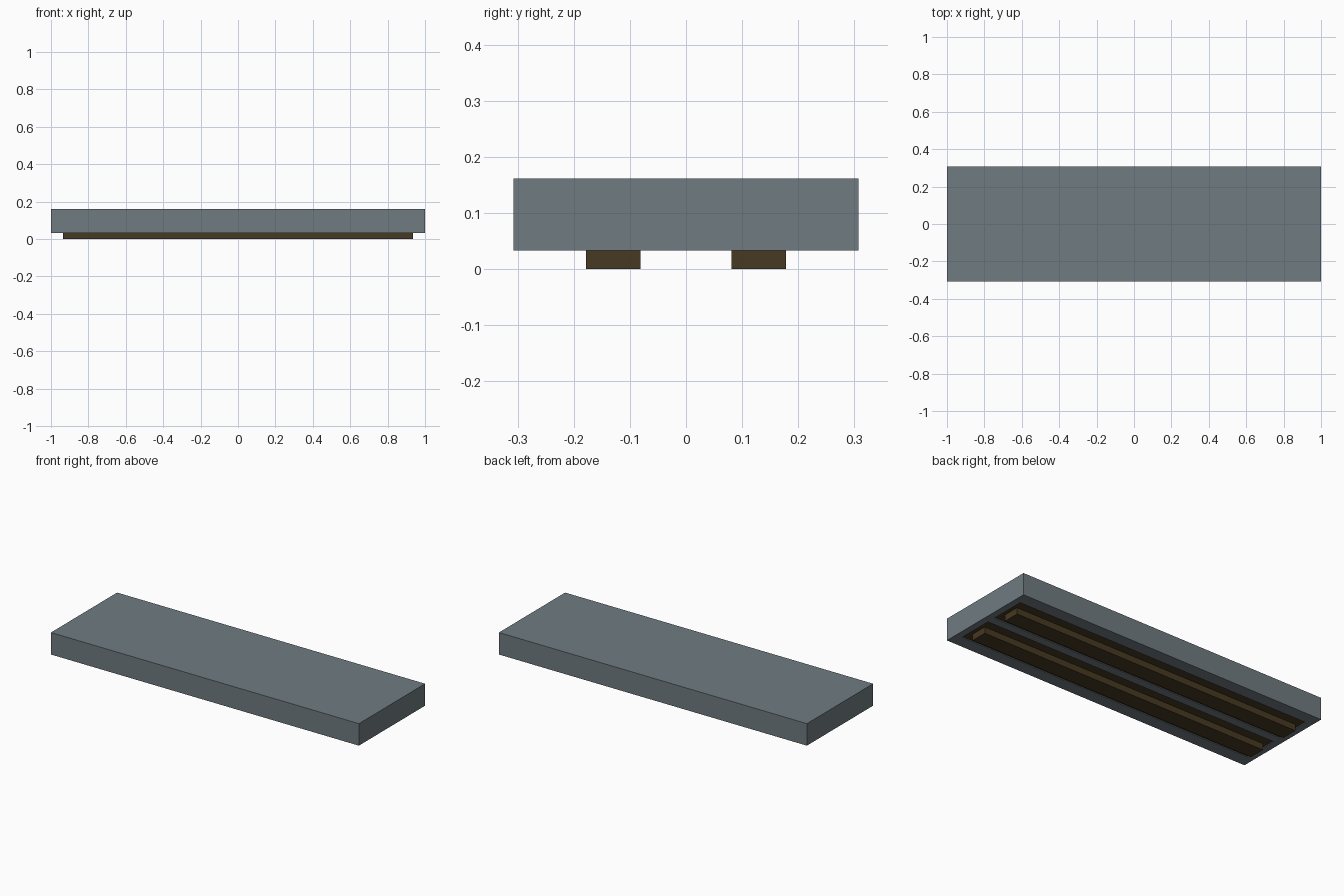
import bpy

if "Cube" in bpy.data.objects:
    bpy.data.objects.remove(bpy.data.objects["Cube"])


def material(name, rgb):
    m = bpy.data.materials.new(name)
    m.diffuse_color = (*rgb, 1.0)
    m.use_nodes = True
    m.node_tree.nodes["Principled BSDF"].inputs["Base Color"].default_value = m.diffuse_color
    return m


def box(name, x, y, z, mat):
    """Box spanning the given (min, max) range on each axis."""
    bpy.ops.mesh.primitive_cube_add(size=1)
    ob = bpy.context.object
    ob.name = name
    ob.location = [(a + b) / 2 for a, b in (x, y, z)]
    ob.scale = [b - a for a, b in (x, y, z)]
    bpy.ops.object.transform_apply(location=True, rotation=False, scale=True)
    ob.data.materials.append(mat)
    return ob


grey = material("slate grey", (0.160, 0.198, 0.219))
brown = material("dark brown", (0.062, 0.041, 0.016))

BOTTOM, TOP = 0.033, 0.162
RECESS = 0.006

# main slab
slab = box("slab", (-1, 1), (-0.307, 0.307), (BOTTOM, TOP), grey)

for side, s in (("front", -1), ("back", 1)):
    slot_y = sorted((s * 0.025, s * 0.233))
    rail_y = sorted((s * 0.081, s * 0.178))

    # shallow slot in the underside
    cutter = box(side + "_slot_cutter", (-0.96, 0.96), slot_y,
                 (BOTTOM - 0.02, BOTTOM + RECESS), grey)
    mod = slab.modifiers.new(side + "_slot", 'BOOLEAN')
    mod.operation = 'DIFFERENCE'
    mod.solver = 'EXACT'
    mod.object = cutter
    bpy.context.view_layer.objects.active = slab
    bpy.ops.object.modifier_apply(modifier=mod.name)
    bpy.data.objects.remove(cutter, do_unlink=True)

    # brown pad lining the slot, and the runner standing on it
    box(side + "_slot_pad", (-0.959, 0.959), [slot_y[0] + 0.001, slot_y[1] - 0.001],
        (BOTTOM + RECESS - 0.002, BOTTOM + RECESS + 0.002), brown)
    box(side + "_runner", (-0.935, 0.935), rail_y, (0, BOTTOM + RECESS), brown)
